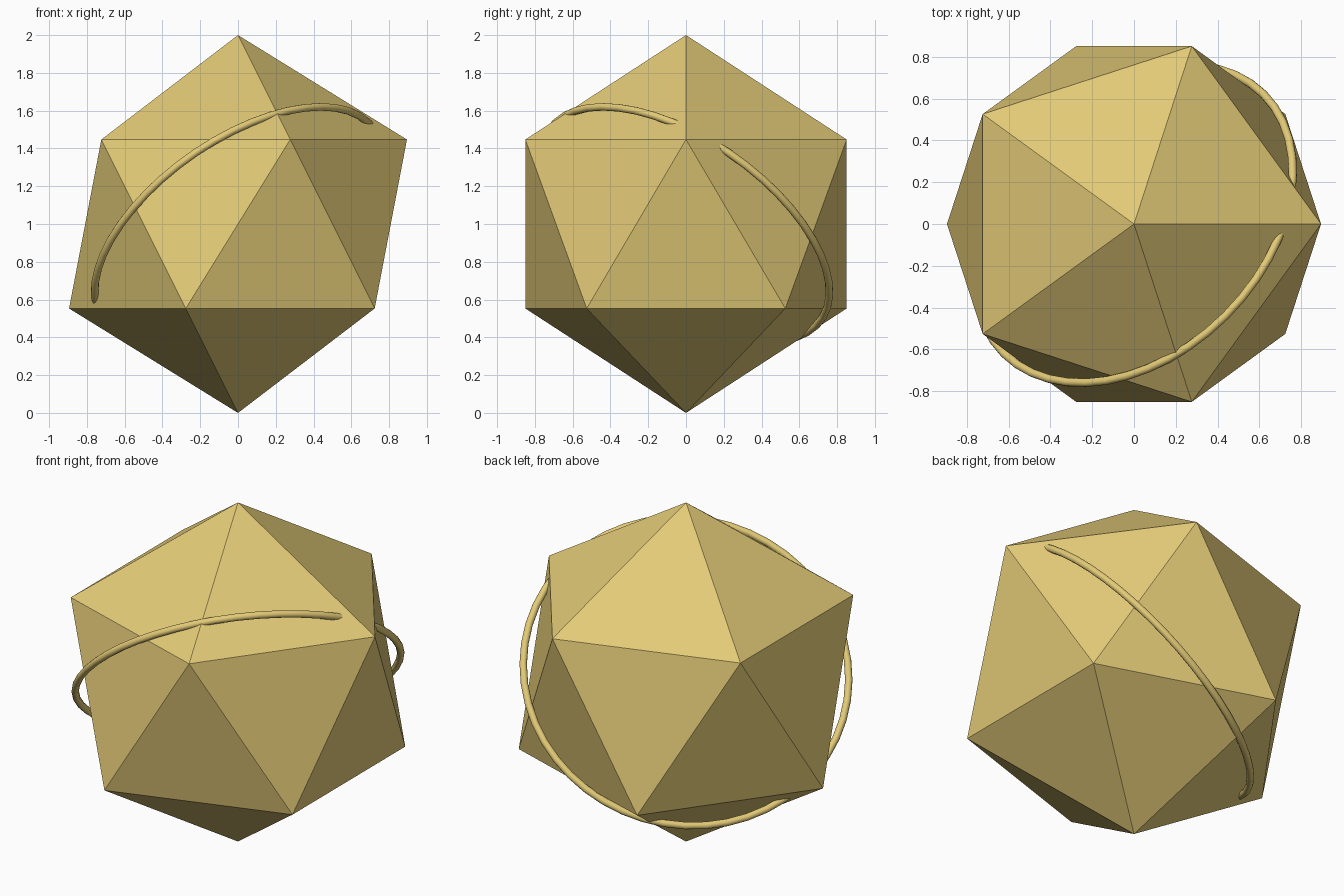
import bpy
from math import radians

# Remove the default cube
cube = bpy.data.objects.get("Cube")
if cube:
    bpy.data.objects.remove(cube, do_unlink=True)

# Gold material shared by both parts
gold = bpy.data.materials.new("warm_gold")
gold.use_nodes = True
color = (0.77, 0.595, 0.185, 1)
gold.diffuse_color = color
gold.node_tree.nodes["Principled BSDF"].inputs["Base Color"].default_value = color

CENTER = (0, 0, 1)


def finish(name):
    """Name the newest object and give it the gold material."""
    obj = bpy.context.object
    obj.name = obj.data.name = name
    obj.data.materials.clear()
    obj.data.materials.append(gold)
    return obj


# Flat-faced twenty-sided body
bpy.ops.mesh.primitive_ico_sphere_add(subdivisions=1, radius=1, location=CENTER)
body = finish("faceted_body")
bpy.ops.object.shade_flat()

# Thin tilted ring, partly sunk into the body
bpy.ops.mesh.primitive_torus_add(
    major_radius=0.877, minor_radius=0.02,
    major_segments=48, minor_segments=12,
    location=CENTER, rotation=(radians(-45), 0, radians(45)))
ring = finish("tilted_ring")
bpy.ops.object.shade_smooth()
